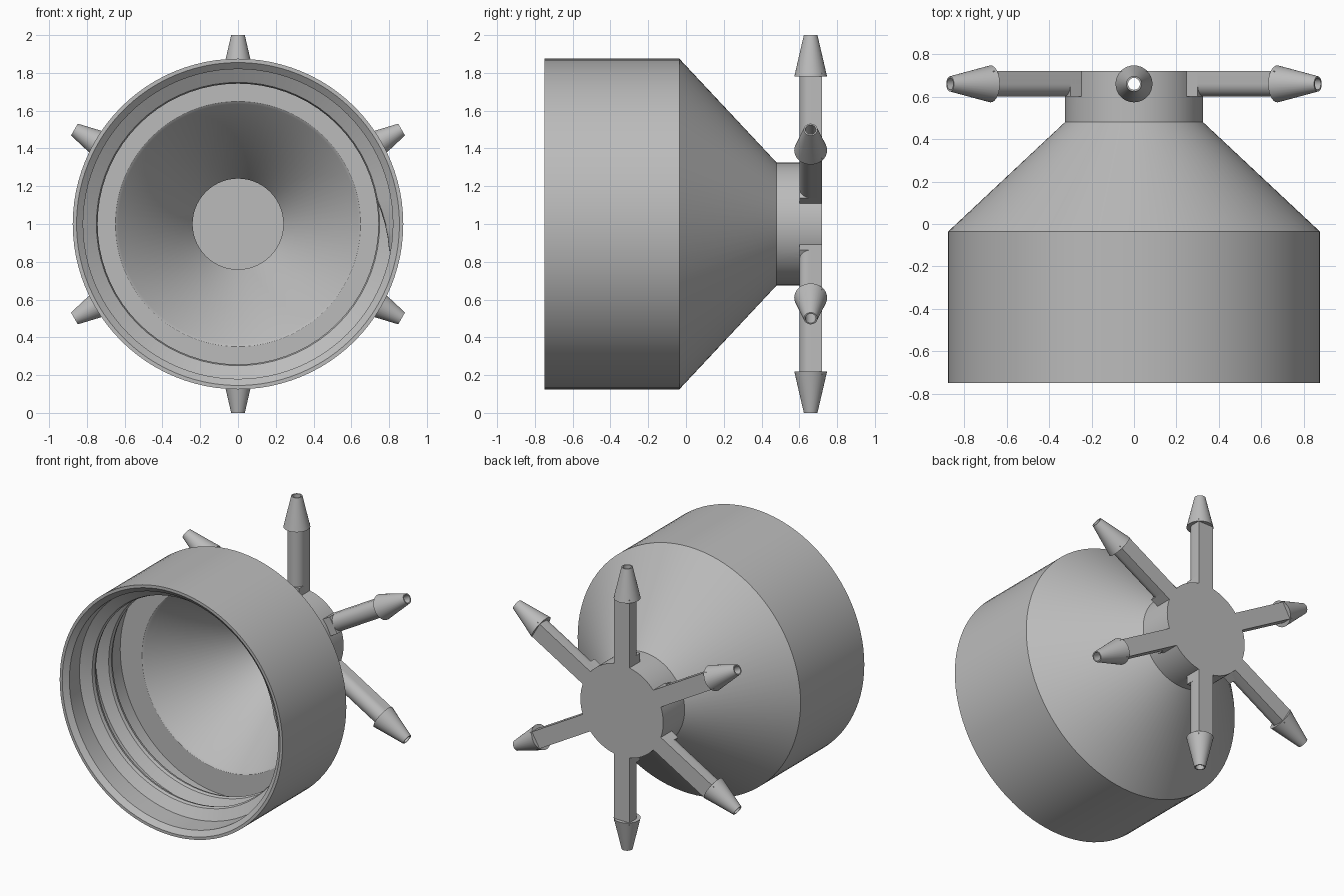
import bpy, bmesh, math
from mathutils import Matrix, Vector

if "Cube" in bpy.data.objects:
    bpy.data.objects.remove(bpy.data.objects["Cube"])

GREY = bpy.data.materials.new("light_grey")
GREY.diffuse_color = (0.50, 0.50, 0.50, 1)
GREY.use_nodes = True
GREY.node_tree.nodes["Principled BSDF"].inputs["Base Color"].default_value = GREY.diffuse_color
CENTRE = Vector((0, 0, 1))
AXIS_Y = 0.66          # depth of the spoke centre line
HOLE = 0.028           # spoke channel radius


def finish(name, bm, smooth=True):
    bmesh.ops.remove_doubles(bm, verts=bm.verts, dist=1e-5)
    bmesh.ops.recalc_face_normals(bm, faces=bm.faces)
    me = bpy.data.meshes.new(name)
    bm.to_mesh(me)
    bm.free()
    ob = bpy.data.objects.new(name, me)
    bpy.context.collection.objects.link(ob)
    me.materials.append(GREY)
    return ob


def activate(ob):
    bpy.ops.object.select_all(action='DESELECT')
    ob.select_set(True)
    bpy.context.view_layer.objects.active = ob


def smooth(ob):
    activate(ob)
    bpy.ops.object.shade_smooth_by_angle(angle=math.radians(30))


def revolve(name, profile, steps, closed, axis):
    """Spin (radius, height) points about the Y or Z axis."""
    bm = bmesh.new()
    pos = (lambda r, h: (r, h, 0)) if axis == 'Y' else (lambda r, h: (r, 0, h))
    vs = [bm.verts.new(pos(r, h)) for r, h in profile]
    pairs = list(zip(vs, vs[1:])) + ([(vs[-1], vs[0])] if closed else [])
    edges = [bm.edges.new(p) for p in pairs]
    bmesh.ops.spin(bm, geom=vs + edges, cent=(0, 0, 0),
                   axis=(0, 1, 0) if axis == 'Y' else (0, 0, 1),
                   angle=2 * math.pi, steps=steps, use_duplicate=False)
    bmesh.ops.dissolve_degenerate(bm, dist=1e-6, edges=bm.edges)
    return finish(name, bm)


def cut(ob, cutter):
    activate(ob)
    mod = ob.modifiers.new("cut", 'BOOLEAN')
    mod.operation, mod.solver, mod.object = 'DIFFERENCE', 'EXACT', cutter
    bpy.ops.object.modifier_apply(modifier=mod.name)


def rod(name, radius, z0, z1):
    bm = bmesh.new()
    bmesh.ops.create_cone(bm, cap_ends=True, segments=24, radius1=radius,
                          radius2=radius, depth=z1 - z0,
                          matrix=Matrix.Translation((0, AXIS_Y, (z0 + z1) / 2)))
    return finish(name, bm)


# Cap, funnel and neck as one hollow turned body
body = revolve("cap_body", [
    (0, 0.72), (0.325, 0.72), (0.325, 0.48), (0.875, -0.035), (0.875, -0.75),
    (0.855, -0.75), (0.82, -0.72), (0.82, -0.15), (0.65, -0.15), (0.635, -0.14),
    (0.24, 0.48), (0.24, 0.69), (0, 0.69)], 96, False, 'Y')
for i in range(3):
    cutter = rod("channel_cutter", HOLE, -0.5, 0.5)
    cutter.rotation_euler.y = math.radians(60 * i)
    bpy.context.view_layer.update()
    cut(body, cutter)
    bpy.data.objects.remove(cutter)
body.location = CENTRE
smooth(body)

# Helical thread inside the cap, tapering into the wall at both ends
bm = bmesh.new()
STEPS, TURNS, PITCH = 72, 2.25, 0.185
section = [(0.83, -0.07), (0.75, -0.022), (0.743, 0), (0.75, 0.022), (0.83, 0.07)]
total = int(STEPS * TURNS)
rings = []
for i in range(total + 1):
    a = -math.radians(10) + 2 * math.pi * i / STEPS
    fade = min(1, (i + 1) / 5, (total - i + 1) / 5)
    y = -0.64 + PITCH * i / STEPS
    ring = []
    for r, h in section:
        r = 0.83 - (0.83 - r) * fade
        ring.append(bm.verts.new((r * math.cos(a), y + h, r * math.sin(a))))
    rings.append(ring)
n = len(section)
for p, q in zip(rings, rings[1:]):
    for k in range(n):
        bm.faces.new((p[k], p[(k + 1) % n], q[(k + 1) % n], q[k]))
bm.faces.new(rings[0])
bm.faces.new(rings[-1])
thread = finish("inner_thread", bm)
thread.location = CENTRE
smooth(thread)


def prism(name, outline, z0, z1):
    bm = bmesh.new()
    face = bm.faces.new([bm.verts.new((x, y + AXIS_Y, z0)) for x, y in outline])
    geo = bmesh.ops.extrude_face_region(bm, geom=[face])['geom']
    bmesh.ops.translate(bm, vec=(0, 0, z1 - z0),
                        verts=[v for v in geo if isinstance(v, bmesh.types.BMVert)])
    return finish(name, bm)


# Master spoke: flat at the back, round at the front, with a square root block
W = 0.06
half_round = [(W * math.cos(t), W * math.sin(t))
              for t in (math.pi + math.pi * k / 16 for k in range(17))]
square = [(-W, -W), (W, -W), (W, W), (-W, W)]
stem = prism("spoke_stem", half_round + [(W, W), (-W, W)], 0.285, 0.80)
root = prism("spoke_root", square, 0.285, 0.38)
bore = rod("bore_cutter", HOLE, 0.1, 1.1)
for part in (stem, root):
    cut(part, bore)
bpy.data.objects.remove(bore)

# Hollow barbed tip
tip = revolve("barb_tip", [(HOLE, 0.78), (0.087, 0.78), (0.036, 1.0), (HOLE, 1.0)],
              32, True, 'Z')
tip.data.transform(Matrix.Translation((0, AXIS_Y, 0)))

# Six spokes around the neck
for part in (stem, root, tip):
    smooth(part)
    part.location = CENTRE
    for i in range(1, 6):
        twin = part.copy()
        twin.name = f"{part.name}_{i + 1}"
        twin.rotation_euler.y = math.radians(60 * i)
        bpy.context.collection.objects.link(twin)
